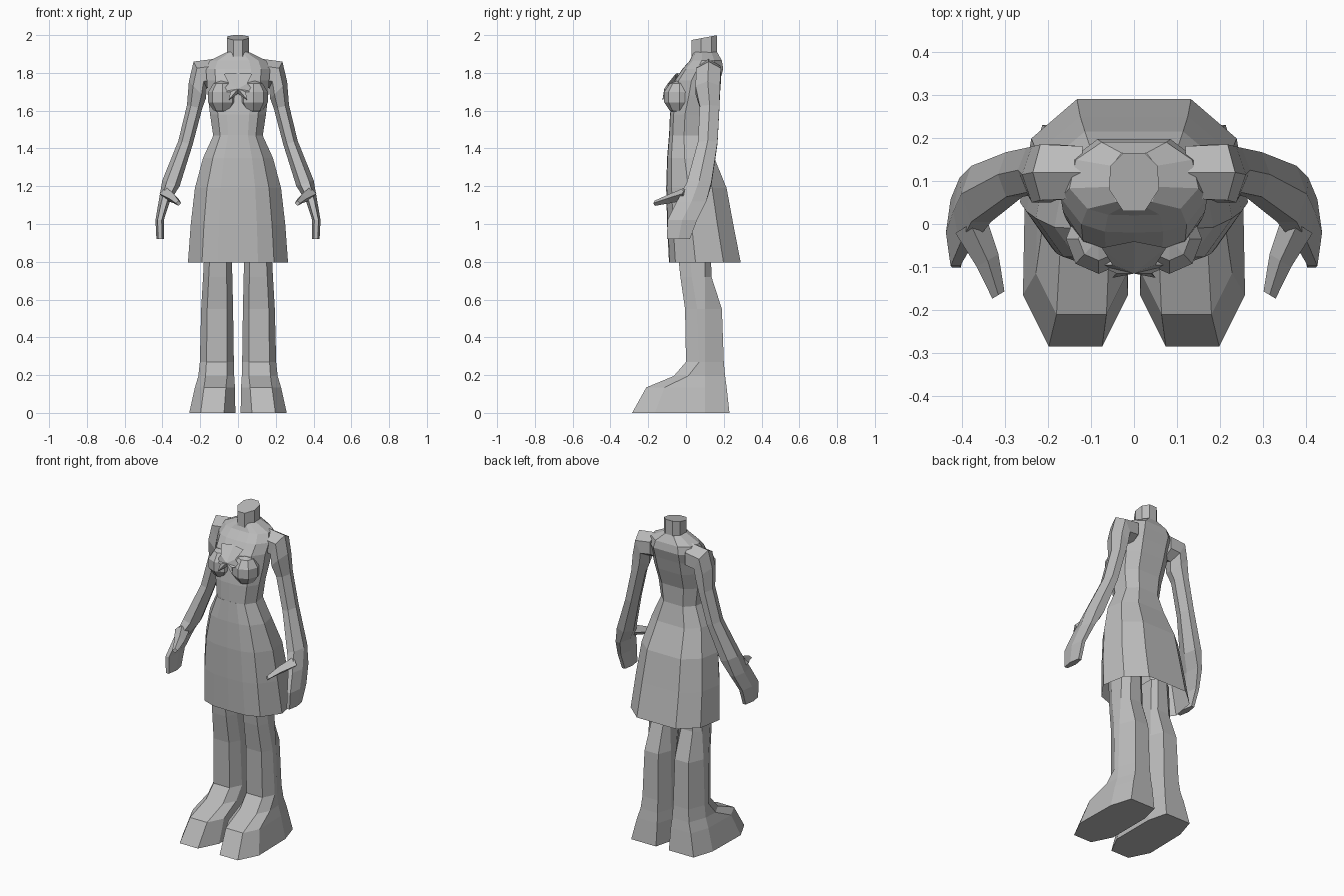
import bpy, bmesh, math

if "Cube" in bpy.data.objects:
    bpy.data.objects.remove(bpy.data.objects["Cube"])

grey = bpy.data.materials.new("plain_grey")
grey.diffuse_color = (0.5, 0.5, 0.5, 1)
grey.use_nodes = True
grey.node_tree.nodes["Principled BSDF"].inputs["Base Color"].default_value = grey.diffuse_color


def finish(name, bm, mirror=False):
    bmesh.ops.recalc_face_normals(bm, faces=bm.faces)
    me = bpy.data.meshes.new(name)
    bm.to_mesh(me)
    bm.free()
    me.materials.append(grey)
    ob = bpy.data.objects.new(name, me)
    bpy.context.collection.objects.link(ob)
    if mirror:
        ob.modifiers.new("mirror", 'MIRROR').use_mirror_merge = False
    return ob


def loft(name, rings, mirror=False, cap_start=True, cap_end=True):
    bm = bmesh.new()
    vs = [[bm.verts.new(p) for p in r] for r in rings]
    n = len(rings[0])
    for a, b in zip(vs, vs[1:]):
        for i in range(n):
            j = (i + 1) % n
            bm.faces.new((a[i], a[j], b[j], b[i]))
    if cap_start:
        bm.faces.new(vs[0])
    if cap_end:
        bm.faces.new(vs[-1])
    return finish(name, bm, mirror)


# Body sections: half outline as fractions of width and depth, then mirrored
HALF = [(0, 0), (.4, .01), (.72, .09), (1, .37), (.9, .76), (.5, 1), (0, 1)]


def section(z, w, f, b):
    pts = HALF + [(-x, y) for x, y in HALF[-2:0:-1]]
    return [(x * w, f + y * (b - f), z) for x, y in pts]


# Skirt, open at the hem
loft("skirt", [section(*s) for s in (
    (.795, .265, -.09, .29), (1.0, .25, -.10, .25), (1.19, .228, -.105, .215),
    (1.35, .185, -.10, .15), (1.47, .13, -.09, .125))], cap_start=False)

# Torso from waist to the base of the neck
loft("torso", [section(*s) for s in (
    (1.46, .13, -.09, .125), (1.58, .148, -.085, .13), (1.68, .16, -.07, .16),
    (1.76, .165, -.06, .18), (1.82, .17, -.02, .197), (1.865, .15, .02, .19),
    (1.91, .058, .04, .165))])

# Neck with a slanted cut on top
NECK = [(.025, .03), (.058, .08), (.055, .135), (.025, .165)]
NECK += [(-x, y) for x, y in reversed(NECK)]
loft("neck", [[(x, y, z + .19 * (y - .03)) for x, y in NECK] for z in (1.85, 1.974)])

# Bust
bm = bmesh.new()
bmesh.ops.create_uvsphere(bm, u_segments=8, v_segments=5, radius=1)
for v in bm.verts:
    x, y, z = v.co
    v.co = (.082 + x * .08, -.035 + y * .085, 1.672 + z * .09)
finish("bust", bm, True)

# Bow on the chest: pointed folds around a knot
bm = bmesh.new()
knot = bm.verts.new((0, -.115, 1.715))
back = bm.verts.new((0, -.05, 1.73))
rim = [bm.verts.new(p) for p in (
    (0, -.04, 1.80), (.075, -.055, 1.795), (.05, -.095, 1.745),
    (.085, -.095, 1.70), (.04, -.115, 1.70), (.05, -.125, 1.655), (0, -.09, 1.69))]
for a, b in zip(rim, rim[1:]):
    bm.faces.new((knot, a, b))
    bm.faces.new((back, b, a))
finish("bow", bm, True)


# Arm and hand: centre, outward half vector (x, z), half depth
def arm_ring(cx, cy, cz, ux, uz, ry):
    return [(cx + ux * math.cos(a), cy + ry * math.sin(a), cz + uz * math.cos(a))
            for a in (math.radians(k * 60) for k in range(6))]


loft("arm", [arm_ring(*r) for r in (
    (.12, .12, 1.80, .0, .075, .07), (.20, .12, 1.79, .035, .07, .075),
    (.215, .115, 1.71, .045, .045, .075), (.23, .125, 1.62, .04, .01, .06),
    (.278, .115, 1.43, .038, .01, .06), (.355, .07, 1.215, .046, .015, .075),
    (.39, .03, 1.12, .03, .0, .09), (.415, -.02, 1.02, .022, .0, .09),
    (.412, -.04, .92, .02, .0, .07))], True)

# Thumb
loft("thumb", [[(cx + dx * s, cy + dy * s, cz + dz * s) for dx, dy, dz in
                ((-1, .6, 0), (0, 0, 1), (1, -.6, 0), (0, 0, -1))]
               for cx, cy, cz, s in ((.38, .0, 1.16, .035),
                                     (.34, -.085, 1.135, .025),
                                     (.315, -.165, 1.11, .014))], True)


# Leg and foot: inner and outer x, front and back y, corner size
def leg_ring(z, xi, xo, yf, yb, c):
    return [(xo - c, yf, z), (xi + c, yf, z), (xi, yf + 2 * c, z), (xi, .11, z),
            (xi + .03, yb, z), (xo - .045, yb, z), (xo - .005, .10, z),
            (xo, yf + 2 * c, z)]


loft("leg", [leg_ring(*r) for r in (
    (.92, .035, .175, -.05, .13, .03), (.72, .03, .185, -.03, .135, .03),
    (.55, .026, .195, -.005, .19, .032), (.27, .022, .202, 0, .20, .035),
    (.195, .02, .21, -.065, .207, .038), (.135, .016, .228, -.21, .215, .048),
    (0, .014, .258, -.285, .23, .06))], True)
